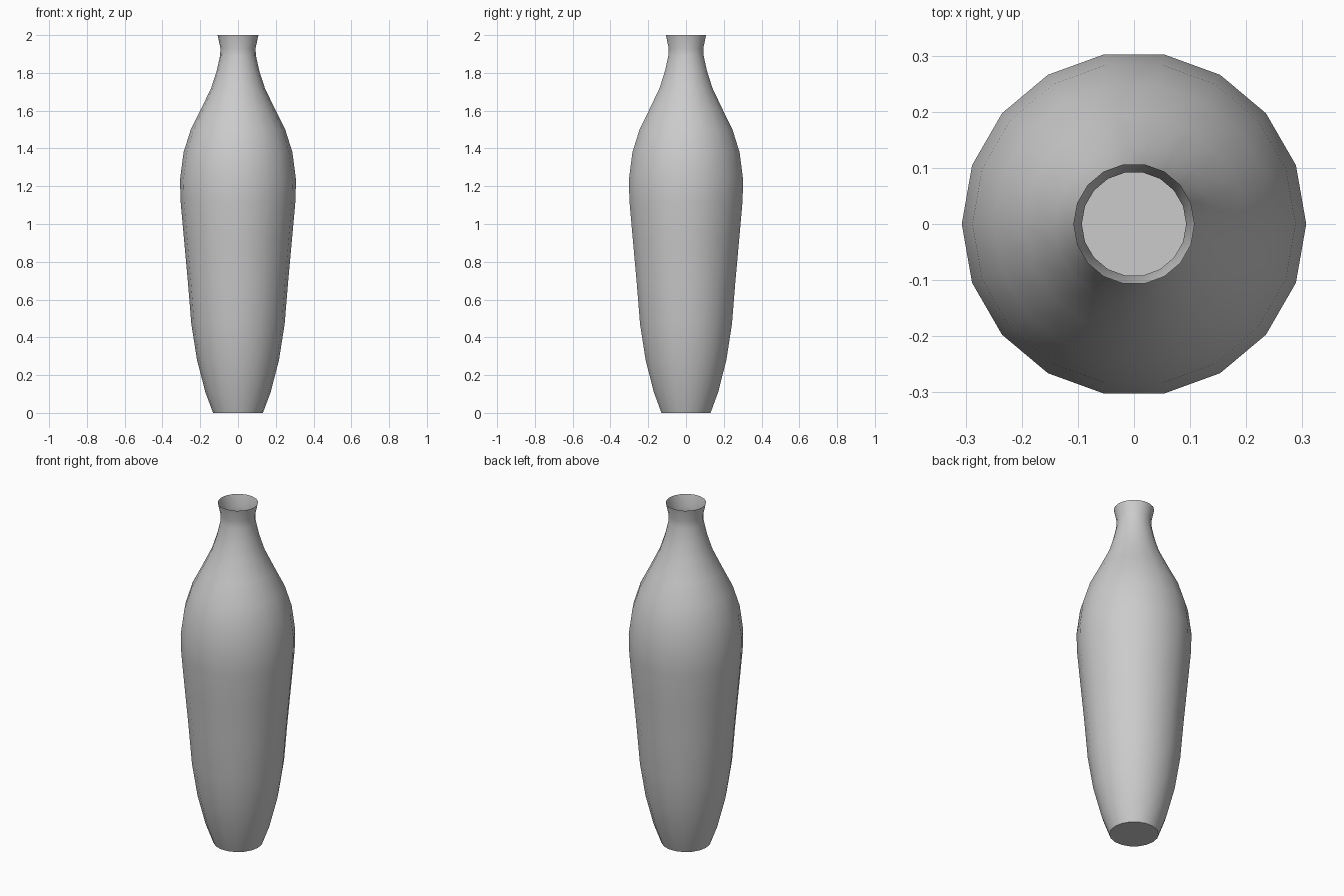
import bpy, bmesh, math

if "Cube" in bpy.data.objects:
    bpy.data.objects.remove(bpy.data.objects["Cube"])

SIDES = 18
# vase silhouette: (radius, height)
profile = [
    (0.132, 0.00), (0.173, 0.11), (0.217, 0.28), (0.247, 0.47),
    (0.265, 0.69), (0.286, 0.92), (0.304, 1.12), (0.307, 1.235),
    (0.288, 1.38), (0.250, 1.50), (0.195, 1.61), (0.142, 1.72),
    (0.113, 1.81), (0.095, 1.89), (0.093, 1.93), (0.108, 2.00),
]

bm = bmesh.new()

# rings of vertices from foot to lip
rings = []
for r, z in profile:
    rings.append([bm.verts.new((r * math.cos(2 * math.pi * i / SIDES),
                                r * math.sin(2 * math.pi * i / SIDES), z))
                  for i in range(SIDES)])

# thin wall, open at the mouth
for low, high in zip(rings, rings[1:]):
    for i in range(SIDES):
        j = (i + 1) % SIDES
        bm.faces.new((low[i], low[j], high[j], high[i]))

# closed foot
bm.faces.new(list(reversed(rings[0])))

mesh = bpy.data.meshes.new("vase")
bm.to_mesh(mesh)
bm.free()
vase = bpy.data.objects.new("vase", mesh)
bpy.context.collection.objects.link(vase)

# smooth body, sharp foot edge
bpy.context.view_layer.objects.active = vase
vase.select_set(True)
bpy.ops.object.shade_smooth_by_angle(angle=math.radians(40))
